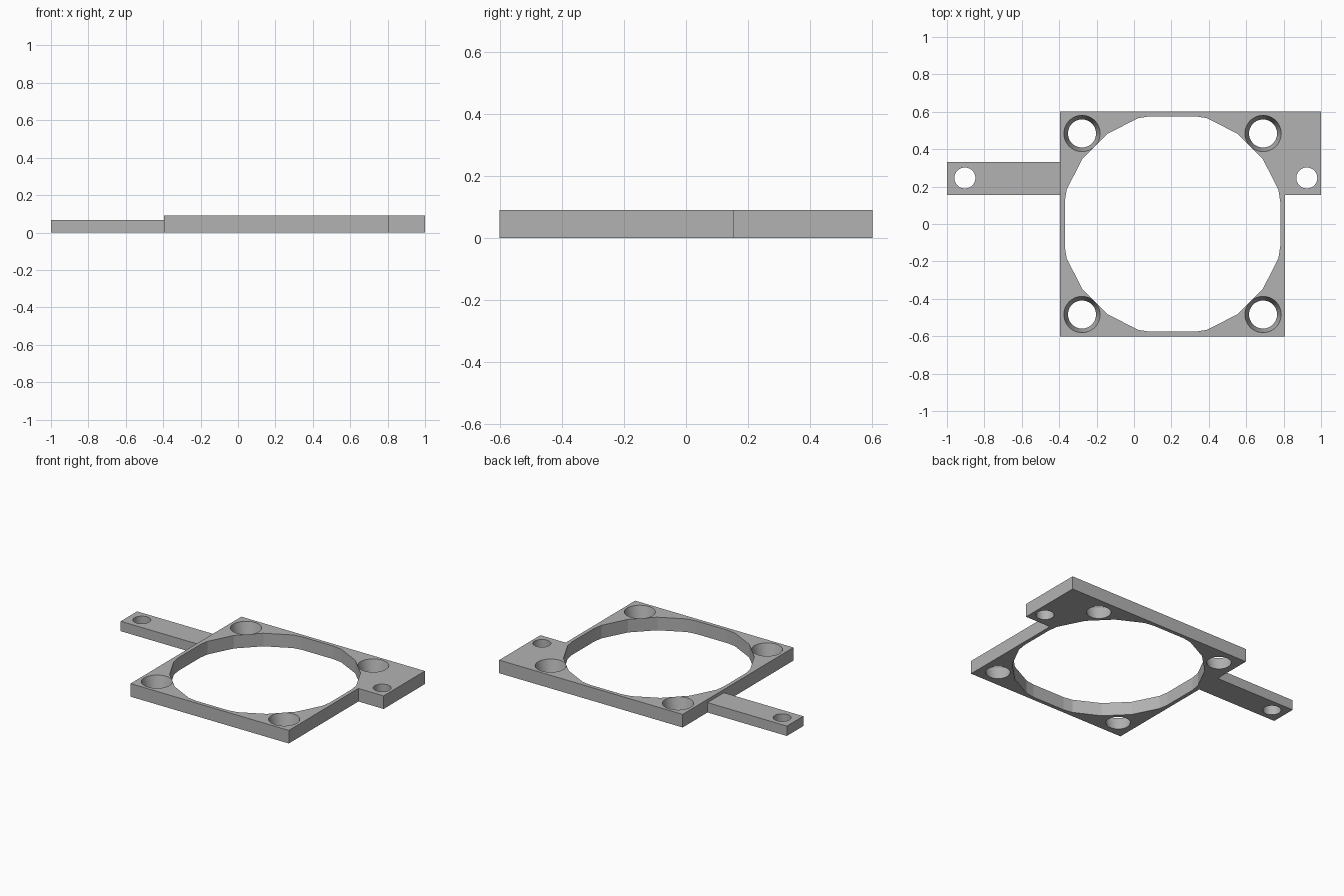
import bpy
import bmesh
from mathutils import Matrix, Vector

cube = bpy.data.objects.get("Cube")
if cube:
    bpy.data.objects.remove(cube, do_unlink=True)

CX, HALF, THICK, ARM_THICK = 0.206, 0.602, 0.09, 0.068
EAR_Y, ARM_Y, TAB_HOLE_Y = 0.154, 0.332, 0.246

grey = bpy.data.materials.new("grey plastic")
grey.use_nodes = True
colour = (0.45, 0.45, 0.45, 1)
grey.diffuse_color = colour
grey.node_tree.nodes["Principled BSDF"].inputs["Base Color"].default_value = colour


def add_object(name, bm):
    bmesh.ops.recalc_face_normals(bm, faces=bm.faces)
    mesh = bpy.data.meshes.new(name)
    bm.to_mesh(mesh)
    bm.free()
    mesh.materials.append(grey)
    obj = bpy.data.objects.new(name, mesh)
    bpy.context.collection.objects.link(obj)
    return obj


def slab(name, outline, height, bottom=0):
    bm = bmesh.new()
    face = bm.faces.new([bm.verts.new((x, y, bottom)) for x, y in outline])
    top = bmesh.ops.extrude_face_region(bm, geom=[face])["geom"]
    verts = [v for v in top if isinstance(v, bmesh.types.BMVert)]
    bmesh.ops.translate(bm, verts=verts, vec=Vector((0, 0, height)))
    return add_object(name, bm)


def cone(name, x, y, low, high, sides):
    # Runs past both faces; the radii are the ones met at z = 0 and z = THICK
    flare = high - low
    bm = bmesh.new()
    bmesh.ops.create_cone(bm, cap_ends=True, segments=sides,
                          radius1=low - flare, radius2=high + flare, depth=THICK * 3,
                          matrix=Matrix.Translation((x, y, THICK / 2)))
    return add_object(name, bm)


def boolean(target, tool, operation):
    mod = target.modifiers.new(tool.name, 'BOOLEAN')
    mod.operation = operation
    mod.solver = 'EXACT'
    mod.object = tool
    bpy.context.view_layer.objects.active = target
    bpy.ops.object.modifier_apply(modifier=mod.name)
    bpy.data.objects.remove(tool, do_unlink=True)


# Square frame with the corner ear, and the thinner side arm
left, right = CX - HALF, CX + HALF
frame = slab("fan_bracket", [(left, -HALF), (right, -HALF), (right, EAR_Y),
                             (1, EAR_Y), (1, HALF), (left, HALF)], THICK)
arm = slab("side_arm", [(-1, EAR_Y), (left + 0.01, EAR_Y),
                        (left + 0.01, ARM_Y), (-1, ARM_Y)], ARM_THICK)
boolean(frame, arm, 'UNION')

# Twenty-sided opening, flattened where it nears the frame edges
opening = cone("opening_cutter", CX, 0, 0.595, 0.595, 20)
r = 0.576
limit = slab("opening_limit", [(CX - r, -r), (CX + r, -r), (CX + r, r), (CX - r, r)],
             THICK * 2, -THICK / 2)
boolean(opening, limit, 'INTERSECT')
boolean(frame, opening, 'DIFFERENCE')

# Tapered screw holes in the four corners
for sx in (-1, 1):
    for sy in (-1, 1):
        boolean(frame, cone("screw_cutter", CX + sx * 0.484, sy * 0.484,
                            0.075, 0.097, 48), 'DIFFERENCE')

# Straight mounting holes in the arm and the ear
for x in (-0.904, 0.924):
    boolean(frame, cone("mount_cutter", x, TAB_HOLE_Y, 0.056, 0.056, 48), 'DIFFERENCE')
